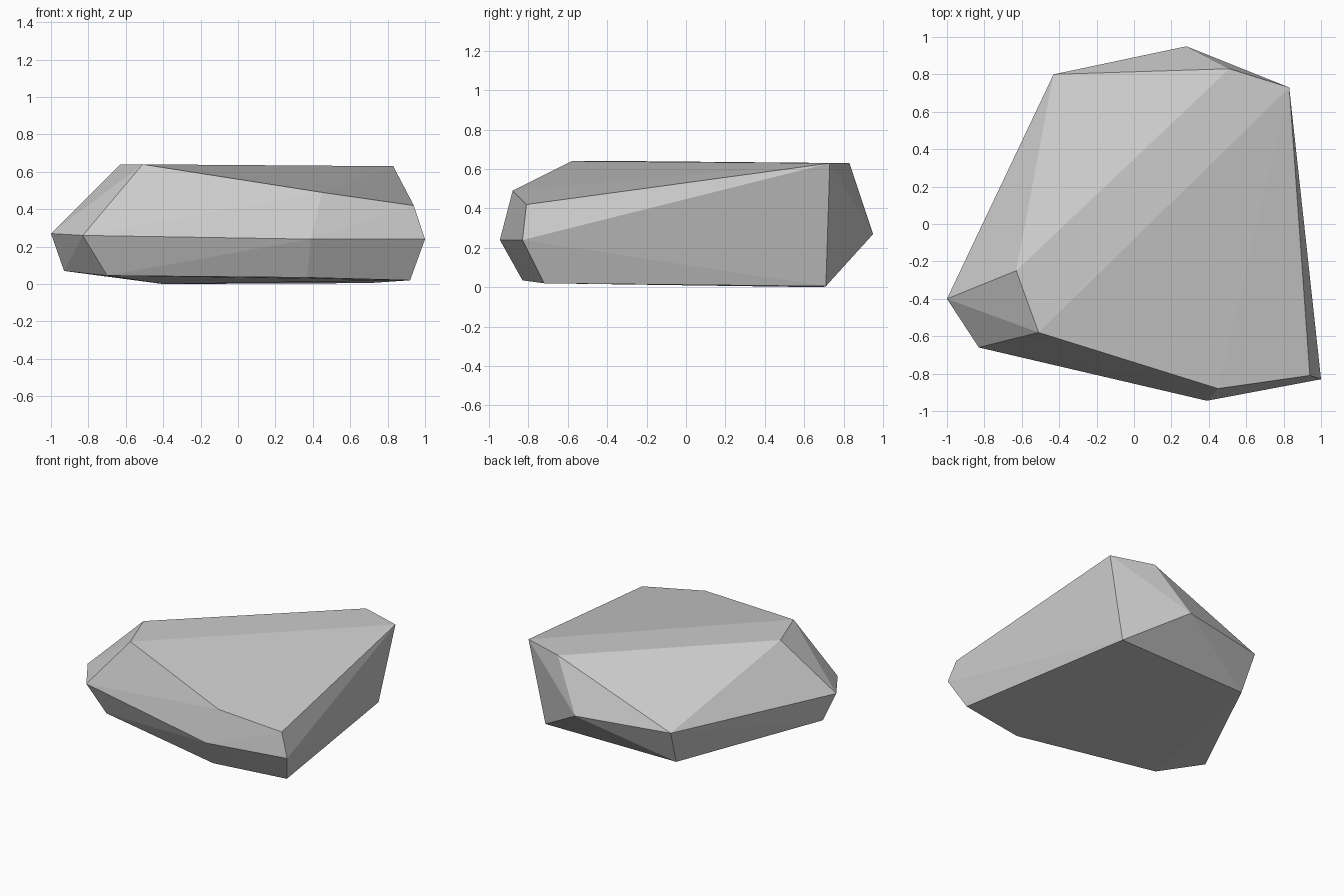
import bpy, bmesh
from mathutils import Vector
from math import radians

if "Cube" in bpy.data.objects:
    bpy.data.objects.remove(bpy.data.objects["Cube"])

# Corners of the faceted boulder: upper rim, waist and base
UPPER = [(-.63, -.25, .64), (-.51, -.58, .64), (.45, -.88, .49),
         (.94, -.81, .42), (.83, .73, .63), (.51, .83, .63)]
WAIST = [(-1, -.40, .27), (-.83, -.66, .26), (.39, -.945, .24),
         (1, -.83, .24), (.28, .95, .27), (-.43, .80, .27)]
BASE = [(-.93, -.335, .07), (-.70, -.60, .045), (.37, -.83, .035),
        (.92, -.72, .02), (.70, .71, .005), (-.40, .69, 0)]

# Centres of the cracked pieces
SEEDS = [Vector(s) for s in [
    (.10, -.25, .42), (-.70, -.25, .42), (.94, -.33, .38), (.10, .78, .45),
    (.60, .80, .36), (.74, -.71, .42), (-.52, .60, .42), (-.15, .88, .05),
    (.55, -.72, .0), (-.72, -.42, .0)]]


def hull(points):
    """Closed convex solid around the points, with flat faces merged."""
    bm = bmesh.new()
    for p in points:
        bm.verts.new(p)
    bmesh.ops.convex_hull(bm, input=bm.verts[:])
    loose = [v for v in bm.verts if not v.link_faces]
    bmesh.ops.delete(bm, geom=loose, context='VERTS')
    bmesh.ops.dissolve_limit(bm, angle_limit=radians(.5),
                             verts=bm.verts[:], edges=bm.edges[:])
    bmesh.ops.recalc_face_normals(bm, faces=bm.faces[:])
    return bm


boulder = hull(UPPER + WAIST + BASE)

# Split the boulder into tightly fitting cracked pieces
for i, seed in enumerate(SEEDS):
    piece = boulder.copy()
    for other in SEEDS:
        if other is seed or not piece.verts:
            continue
        bmesh.ops.bisect_plane(
            piece, geom=piece.verts[:] + piece.edges[:] + piece.faces[:],
            dist=1e-5, plane_co=(seed + other) / 2,
            plane_no=other - seed, clear_outer=True)
        if len(piece.verts) < 4:
            break
        # Close the cut
        closed = hull([v.co.copy() for v in piece.verts])
        piece.free()
        piece = closed
    if len(piece.faces) >= 4:
        mesh = bpy.data.meshes.new(f"rock_piece_{i + 1}")
        piece.to_mesh(mesh)
        ob = bpy.data.objects.new(mesh.name, mesh)
        bpy.context.collection.objects.link(ob)
    piece.free()
boulder.free()
